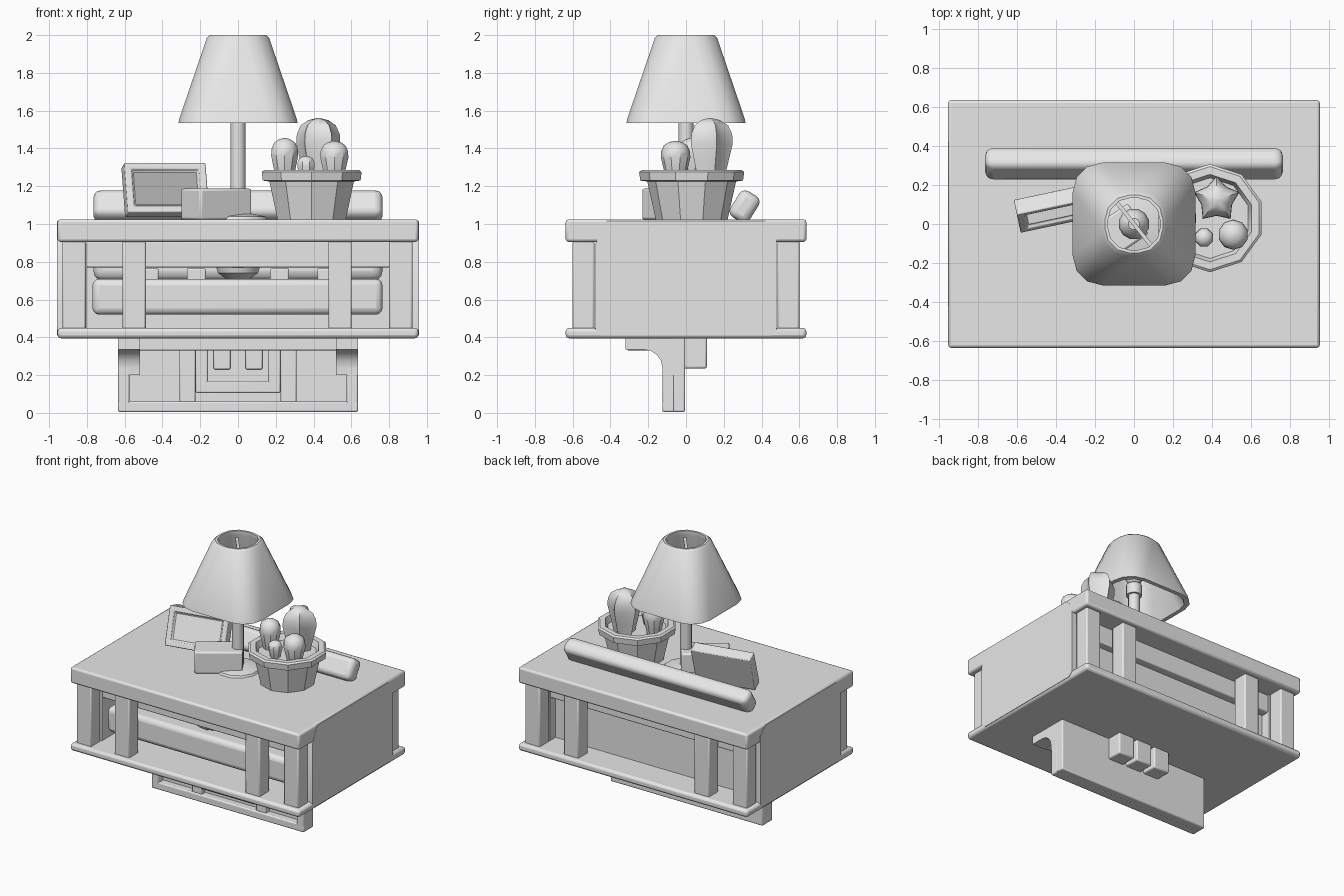
import bpy, bmesh, math
from mathutils import Matrix, Vector

cube = bpy.data.objects.get("Cube")
if cube:
    bpy.data.objects.remove(cube)

grey = bpy.data.materials.new("plain grey")
grey.use_nodes = True
grey.diffuse_color = (0.8, 0.8, 0.8, 1)
grey.node_tree.nodes["Principled BSDF"].inputs["Base Color"].default_value = (0.8, 0.8, 0.8, 1)


def finish(name, bm, bevel=0.0, segments=2, angle=35):
    bmesh.ops.recalc_face_normals(bm, faces=bm.faces[:])
    mesh = bpy.data.meshes.new(name)
    bm.to_mesh(mesh)
    bm.free()
    mesh.materials.append(grey)
    ob = bpy.data.objects.new(name, mesh)
    bpy.context.collection.objects.link(ob)
    if bevel:
        mod = ob.modifiers.new("Bevel", 'BEVEL')
        mod.width, mod.segments = bevel, segments
    bpy.ops.object.select_all(action='DESELECT')
    ob.select_set(True)
    bpy.context.view_layer.objects.active = ob
    bpy.ops.object.shade_smooth_by_angle(angle=math.radians(angle))
    return ob


def box(name, x, y, z, bevel=0.008, segments=2):
    """Box from its (low, high) range on each axis."""
    bm = bmesh.new()
    bmesh.ops.create_cube(bm, size=1)
    for v in bm.verts:
        v.co = [(r[0] + r[1]) / 2 + c * (r[1] - r[0]) for r, c in zip((x, y, z), v.co)]
    return finish(name, bm, bevel, segments)


def loft(name, rings, loop=False, bevel=0.0):
    """Skin between rings of points; capped at the ends unless looped."""
    bm = bmesh.new()
    rows = [[bm.verts.new(p) for p in ring] for ring in rings]
    n = len(rows[0])
    for a, b in zip(rows, rows[1:] + (rows[:1] if loop else [])):
        for i in range(n):
            j = (i + 1) % n
            bm.faces.new((a[i], a[j], b[j], b[i]))
    if not loop:
        bm.faces.new(rows[0][::-1])
        bm.faces.new(rows[-1])
    return finish(name, bm, bevel)


def circle(cx, cy, r, z, n, star=0.0):
    pts = []
    for i in range(n):
        a = math.tau * (i + 0.5) / n
        rr = r * (1 - star * (i % 2))
        pts.append((cx + rr * math.cos(a), cy + rr * math.sin(a), z))
    return pts


def turned(name, cx, cy, profile, n=12, star=0.0, loop=False):
    return loft(name, [circle(cx, cy, r, z, n, star) for r, z in profile], loop)


def round_square(w, r, z, steps=4):
    pts = []
    for q, (sx, sy) in enumerate(((1, 1), (-1, 1), (-1, -1), (1, -1))):
        for k in range(steps):
            a = math.pi / 2 * (q + k / (steps - 1))
            pts.append((sx * (w - r) + r * math.cos(a), sy * (w - r) + r * math.sin(a), z))
    return pts


def extrude_x(name, profile, x0, x1, bevel=0.0):
    return loft(name, [[(x, y, z) for y, z in profile] for x in (x0, x1)], bevel=bevel)


# Cabinet slabs and side panels
box("table_top", (-0.955, 0.955), (-0.637, 0.637), (0.905, 1.025), 0.015)
box("bottom_slab", (-0.955, 0.955), (-0.637, 0.637), (0.395, 0.45), 0.018)
for side, s in (("left", 1), ("right", -1)):
    c, y, lo, hi = 0.06, 0.48, 0.41, 1.015
    outline = [(-y + c, hi), (-y, hi - 2 * c), (-y, lo + c / 2), (-y + c / 2, lo),
               (y - c / 2, lo), (y, lo + c / 2), (y, hi - c), (y - c, hi)]
    extrude_x("side_panel_" + side, outline, s * 0.80, s * 0.957)

# Front and back posts with their rails
for face, s in (("front", -1), ("back", 1)):
    for i, x in enumerate((-0.868, -0.55, 0.54, 0.862)):
        box(f"{face}_post_{i + 1}", (x - 0.062, x + 0.062), sorted((s * 0.485, s * 0.6)), (0.44, 0.91), 0.01)
    box(face + "_rail", (-0.81, 0.81), sorted((s * 0.40, s * 0.47)), (0.77, 0.91))
box("back_wall", (-0.81, 0.81), (0.36, 0.41), (0.44, 0.80), 0)

# Contents of the open shelf
box("front_bar", (-0.77, 0.765), (-0.47, -0.30), (0.52, 0.71), 0.035, 3)
box("shelf_cushion", (-0.765, 0.765), (-0.25, -0.08), (0.70, 0.84), 0.05, 3)
for i, x in enumerate((-0.47, -0.22, 0.22, 0.47)):
    box(f"shelf_block_{i + 1}", (x - 0.05, x + 0.05), (-0.33, -0.27), (0.70, 0.765))
turned("shelf_bowl", 0, -0.32, [(0.05, 0.70), (0.11, 0.74), (0.12, 0.775)])

# Panelled foot under the cabinet
box("foot_board", (-0.635, 0.635), (-0.07, -0.005), (0.005, 0.40))
box("foot_bottom_rail", (-0.635, 0.635), (-0.125, -0.06), (0.005, 0.06))
for s in (-1, 1):
    box("foot_edge_stile", sorted((s * 0.575, s * 0.635)), (-0.125, -0.06), (0.005, 0.40))
    box("foot_inner_stile", sorted((s * 0.225, s * 0.31)), (-0.11, -0.06), (0.05, 0.40))
    box("centre_frame_side", sorted((s * 0.16, s * 0.225)), (-0.125, -0.06), (0.105, 0.36))
    box("centre_drop", sorted((s * 0.04, s * 0.13)), (-0.10, -0.06), (0.23, 0.36))
    # Curved bracket profile in the y-z plane
    arc = [(-0.22 + 0.095 * math.sin(a), 0.24 + 0.095 * math.cos(a))
           for a in (math.pi / 8 * k for k in range(5))]
    bracket = [(-0.06, 0.40), (-0.32, 0.40), (-0.32, 0.335)] + arc + [(-0.125, 0.2), (-0.06, 0.2)]
    extrude_x("foot_bracket", bracket, s * 0.52, s * 0.635)
box("centre_frame_bottom", (-0.225, 0.225), (-0.125, -0.06), (0.105, 0.17))
box("foot_shelf", (-0.53, 0.53), (-0.31, -0.06), (0.33, 0.40))
for i, x in enumerate((-0.155, 0, 0.155)):
    box(f"back_block_{i + 1}", (x - 0.066, x + 0.066), (-0.02, 0.11), (0.235, 0.40), 0.01)

# Lamp
outer = [round_square(0.315, 0.15, 1.535), round_square(0.31, 0.15, 1.56),
         round_square(0.165, 0.13, 1.985), round_square(0.15, 0.13, 2.0)]
inner = [round_square(0.135, 0.12, 2.0), round_square(0.135, 0.12, 1.97), round_square(0.285, 0.14, 1.535)]
loft("lamp_shade", outer + inner, loop=True)
turned("lamp_stem", 0, 0, [(0.04, 1.03), (0.04, 1.62)])
turned("lamp_base", 0, 0, [(0.16, 1.02), (0.15, 1.04), (0.05, 1.06)])
turned("lamp_socket", 0, 0, [(0.055, 1.60), (0.055, 1.68), (0.035, 1.70)])
turned("lamp_bulb", 0, 0, [(0.035, 1.69), (0.06, 1.73), (0.08, 1.79), (0.065, 1.84), (0.03, 1.87)])
box("shade_crossbar", (-0.14, 0.14), (-0.01, 0.01), (1.935, 1.95), 0).rotation_euler.z = -0.9

# Small box turned beside the lamp
small = box("small_box", (-0.165, 0.165), (-0.095, 0.095), (0, 0.165), 0.012)
small.location, small.rotation_euler.z = (-0.115, -0.065, 1.022), math.radians(34)

# Picture frame leaning back
bm = bmesh.new()
bmesh.ops.create_cube(bm, size=1)
bmesh.ops.scale(bm, vec=(0.44, 0.085, 0.28), verts=bm.verts[:])
front = min(bm.faces, key=lambda f: f.calc_center_median().y)
for thick, depth in ((0.05, 0.0), (0.012, 0.02), (0.008, 0.0)):
    bmesh.ops.inset_region(bm, faces=[front], thickness=thick)
    bmesh.ops.translate(bm, vec=(0, depth, 0), verts=front.verts[:])
frame = finish("picture_frame", bm, 0.008)
frame.matrix_world = (Matrix.Translation((-0.385, 0.085, 1.18)) @ Matrix.Rotation(math.radians(12), 4, 'Z')
                      @ Matrix.Rotation(math.radians(-20), 4, 'X'))

# Long cushion at the back of the top
cushion = box("top_cushion", (-0.765, 0.765), (-0.095, 0.095), (-0.06, 0.06), 0.04, 3)
cushion.location, cushion.rotation_euler.x = (0, 0.31, 1.092), math.radians(58)
cushion.scale.y = 0.85

# Plant pot, hollow down to the soil
px, py = 0.39, 0.03
turned("plant_pot", px, py, [(0.19, 1.022), (0.235, 1.225), (0.272, 1.23), (0.278, 1.275), (0.265, 1.285),
                             (0.225, 1.285), (0.205, 1.235), (0.02, 1.235), (0.02, 1.022)], 10, loop=True)
turned("soil", px, py, [(0.20, 1.20), (0.21, 1.24)], 10)


# Cacti: swollen columns with a rounded tip
def cactus(name, x, y, r, top, n=10, star=0.0):
    base = 1.22
    shape = ((0.6, 0), (0.8, 0.3), (1.0, 0.6), (0.98, 0.75), (0.8, 0.89), (0.45, 0.97), (0.1, 1.0))
    turned(name, x, y, [(r * k, base + (top - base) * h) for k, h in shape], n, star)


cactus("tall_ribbed_cactus", 0.425, 0.125, 0.122, 1.56, 10, 0.32)
cactus("left_cactus", 0.51, -0.055, 0.078, 1.44)
cactus("right_cactus", 0.247, 0.03, 0.075, 1.455)
cactus("tiny_cactus", 0.36, -0.07, 0.05, 1.36, 8)
